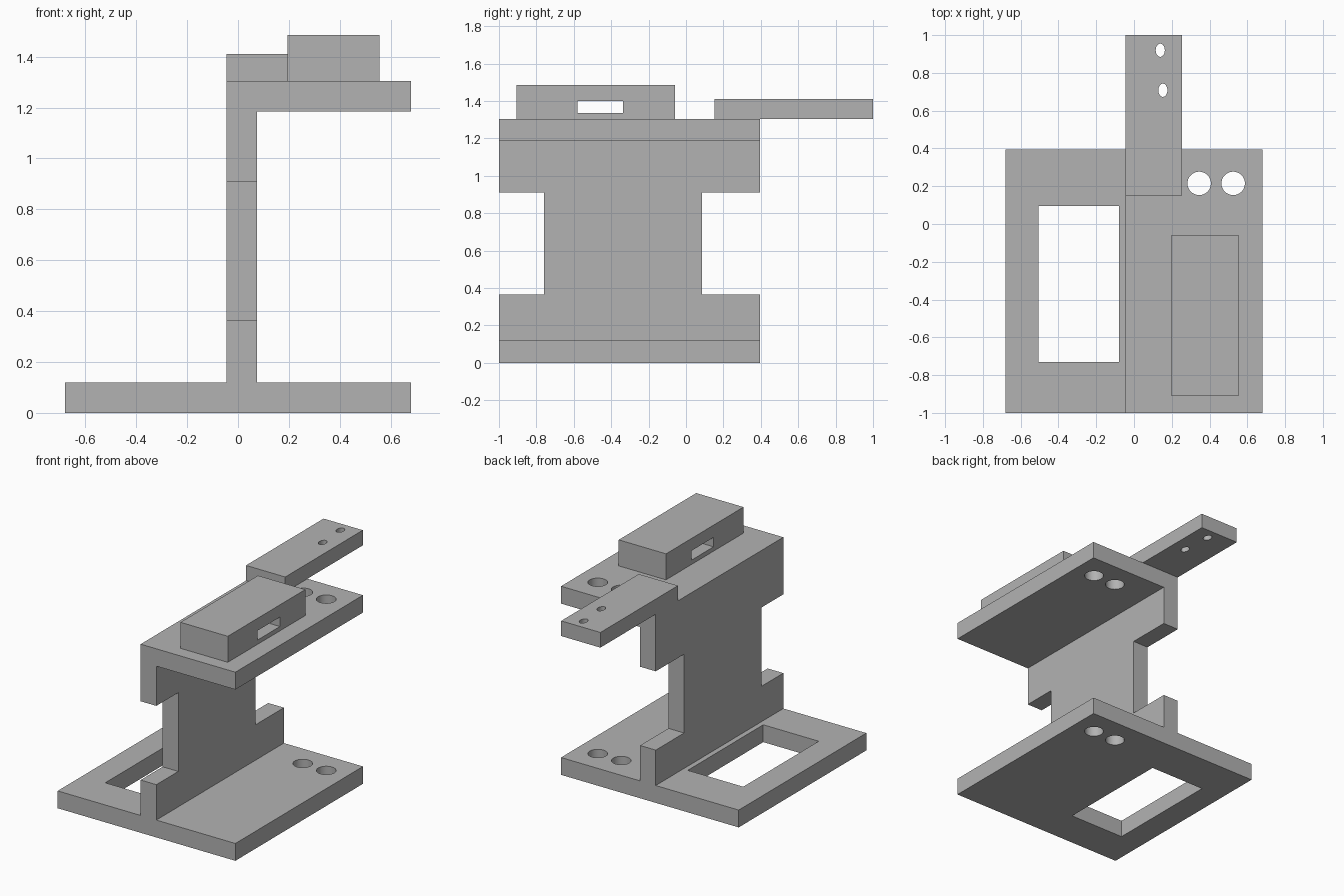
import bpy
import bmesh
from mathutils import Matrix

cube = bpy.data.objects.get("Cube")
if cube:
    bpy.data.objects.remove(cube, do_unlink=True)

grey = bpy.data.materials.new("plain grey")
grey.use_nodes = True
colour = (0.45, 0.45, 0.45, 1)
grey.diffuse_color = colour
grey.node_tree.nodes["Principled BSDF"].inputs["Base Color"].default_value = colour


def add_object(name, bm):
    bmesh.ops.recalc_face_normals(bm, faces=bm.faces)
    mesh = bpy.data.meshes.new(name)
    bm.to_mesh(mesh)
    bm.free()
    mesh.materials.append(grey)
    obj = bpy.data.objects.new(name, mesh)
    bpy.context.collection.objects.link(obj)
    return obj


def box(name, x, y, z):
    """Box from its (low, high) range on each axis."""
    bm = bmesh.new()
    bmesh.ops.create_cube(bm, size=1)
    for v in bm.verts:
        v.co = [r[0] if c < 0 else r[1] for c, r in zip(v.co, (x, y, z))]
    return add_object(name, bm)


def drill(name, x, y, rx, ry, z):
    """Upright round or oval cutter."""
    bm = bmesh.new()
    place = Matrix.Translation((x, y, sum(z) / 2)) @ Matrix.Diagonal((rx, ry, z[1] - z[0], 1))
    bmesh.ops.create_cone(bm, cap_ends=True, segments=48, radius1=1, radius2=1,
                          depth=1, matrix=place)
    return add_object(name, bm)


def extrude_along_y(name, profile, y):
    bm = bmesh.new()
    face = bm.faces.new([bm.verts.new((px, y[0], pz)) for px, pz in profile])
    new = bmesh.ops.extrude_face_region(bm, geom=[face])["geom"]
    moved = [g for g in new if isinstance(g, bmesh.types.BMVert)]
    bmesh.ops.translate(bm, verts=moved, vec=(0, y[1] - y[0], 0))
    return add_object(name, bm)


def cut(obj, cutters):
    """Apply each cutter in turn, then discard it."""
    bpy.context.view_layer.objects.active = obj
    for cutter in cutters:
        cutter.hide_render = True
        mod = obj.modifiers.new("cut", "BOOLEAN")
        mod.operation = "DIFFERENCE"
        mod.solver = "EXACT"
        mod.object = cutter
        bpy.ops.object.modifier_apply(modifier=mod.name)
        bpy.data.objects.remove(cutter, do_unlink=True)


def soften(obj):
    bpy.ops.object.select_all(action="DESELECT")
    obj.select_set(True)
    bpy.context.view_layer.objects.active = obj
    bpy.ops.object.shade_smooth_by_angle()


# Main levels and edges
side, web_left, web_right = 0.68, -0.045, 0.075
front, back = -1.0, 0.395
base_top, shelf_bottom, shelf_top = 0.12, 1.185, 1.305

# Frame: base, upright web and top shelf in one cross-section
frame = extrude_along_y("frame", [
    (-side, 0), (side, 0), (side, base_top), (web_right, base_top),
    (web_right, shelf_bottom), (side, shelf_bottom), (side, shelf_top),
    (web_left, shelf_top), (web_left, base_top), (-side, base_top)], (front, back))

# Web notches, base window and bolt holes through both plates
notch_z = (0.365, 0.91)
cut(frame, [
    box("front_notch", (-0.2, 0.2), (front - 0.1, -0.76), notch_z),
    box("back_notch", (-0.2, 0.2), (0.085, back + 0.1), notch_z),
    box("base_window", (-0.505, -0.08), (-0.73, 0.095), (-0.1, 0.3)),
] + [drill("bolt_hole", x, 0.215, 0.062, 0.062, (-0.1, 1.5)) for x in (0.345, 0.525)])
soften(frame)

# Block on the shelf with a slot through its sides
block = box("slotted_block", (0.195, 0.557), (-0.907, -0.06), (shelf_top, 1.485))
cut(block, [box("slot", (0, 0.8), (-0.58, -0.337), (1.335, 1.4))])

# Arm reaching out behind the shelf, with two oval holes
arm = box("rear_arm", (web_left, 0.255), (0.152, 1), (shelf_top, 1.41))
cut(arm, [drill("oval_hole", x, y, 0.024, 0.035, (1.2, 1.5))
          for x, y in ((0.139, 0.92), (0.153, 0.708))])
soften(arm)
